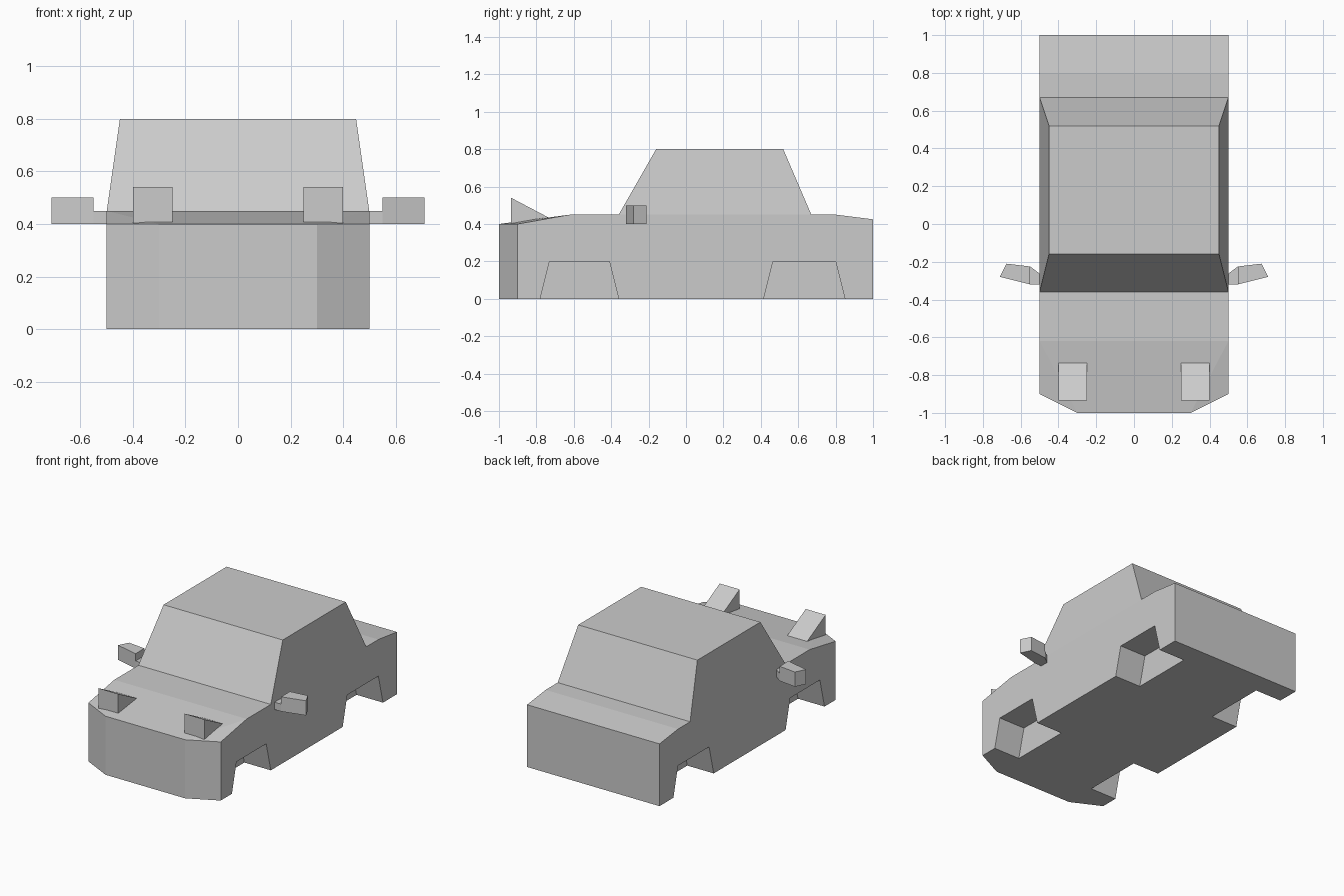
import bpy
import bmesh

default = bpy.data.objects.get("Cube")
if default:
    bpy.data.objects.remove(default, do_unlink=True)

# Single flat grey for the whole car
grey = bpy.data.materials.new("plain grey")
grey.use_nodes = True
colour = (0.6, 0.6, 0.6, 1)
grey.diffuse_color = colour
grey.node_tree.nodes["Principled BSDF"].inputs["Base Color"].default_value = colour


def finish(name, bm):
    bmesh.ops.recalc_face_normals(bm, faces=bm.faces)
    mesh = bpy.data.meshes.new(name)
    bm.to_mesh(mesh)
    bm.free()
    mesh.materials.append(grey)
    obj = bpy.data.objects.new(name, mesh)
    bpy.context.collection.objects.link(obj)
    return obj


def loft(name, start, end):
    """Closed solid between two matching rings of points."""
    bm = bmesh.new()
    a = [bm.verts.new(p) for p in start]
    b = [bm.verts.new(p) for p in end]
    bm.faces.new(a)
    bm.faces.new(b)
    for i in range(len(a)):
        j = (i + 1) % len(a)
        bm.faces.new((a[i], a[j], b[j], b[i]))
    return finish(name, bm)


def across(name, side, profile, x0, x1):
    """Extrude a (y, z) profile along x on one side."""
    return loft(name, [(side * x0, y, z) for y, z in profile],
                [(side * x1, y, z) for y, z in profile])


def upright(name, side, plan, z0, z1):
    """Extrude an (x, y) plan upwards on one side."""
    return loft(name, [(side * x, y, z0) for x, y in plan],
                [(side * x, y, z1) for x, y in plan])


def rectangle(x, y0, y1, z):
    return [(-x, y0, z), (x, y0, z), (x, y1, z), (-x, y1, z)]


# Lower body: cross-sections from nose to tail as (y, half width, height)
stations = [(-1, 0.3, 0.4), (-0.9, 0.5, 0.4), (-0.62, 0.5, 0.45),
            (0.8, 0.5, 0.45), (1, 0.5, 0.425)]
bm = bmesh.new()
rings = [[bm.verts.new(p) for p in
          ((-w, y, 0), (w, y, 0), (w, y, h), (-w, y, h))]
         for y, w, h in stations]
for n, (a, b) in enumerate(zip(rings, rings[1:])):
    for i in range(4):
        if i == 2 and n < 2:
            continue  # the bonnet is built separately
        j = (i + 1) % 4
        bm.faces.new((a[i], a[j], b[j], b[i]))
bm.faces.new(rings[0])
bm.faces.new(rings[-1])

# Bonnet: sloping centre panel with a folded corner each side
nose, corner, crease = rings[:3]
bm.faces.new((nose[3], nose[2], crease[2], crease[3]))
for i in (2, 3):
    bm.faces.new((nose[i], corner[i], crease[i]))
body = finish("car_body", bm)

# Wheel wells cut into the lower sides
bpy.context.view_layer.objects.active = body
for side in (-1, 1):
    for front, back in ((-0.78, -0.36), (0.415, 0.85)):
        profile = [(front - 0.025, -0.1), (front + 0.05, 0.2),
                   (back - 0.05, 0.2), (back + 0.025, -0.1)]
        cutter = across("wheel_well_cutter", side, profile, 0.3, 0.6)
        cutter.hide_render = True
        cut = body.modifiers.new("wheel well", 'BOOLEAN')
        cut.operation = 'DIFFERENCE'
        cut.solver = 'EXACT'
        cut.object = cutter
        bpy.ops.object.modifier_apply(modifier=cut.name)
        bpy.data.objects.remove(cutter, do_unlink=True)

# Cabin tapering to the roof
loft("cabin", rectangle(0.5, -0.36, 0.67, 0.45),
     rectangle(0.45, -0.16, 0.52, 0.8))

# Headlights and door mirrors on both sides
for side, label in ((-1, "right"), (1, "left")):
    across(label + "_headlight", side,
           [(-0.935, 0.54), (-0.73, 0.432), (-0.935, 0.403)], 0.25, 0.4)
    upright(label + "_mirror_arm", side,
            [(0.49, -0.32), (0.55, -0.32), (0.55, -0.225), (0.49, -0.27)],
            0.4, 0.45)
    upright(label + "_mirror", side,
            [(0.55, -0.32), (0.71, -0.28), (0.675, -0.21), (0.55, -0.225)],
            0.4, 0.5)
